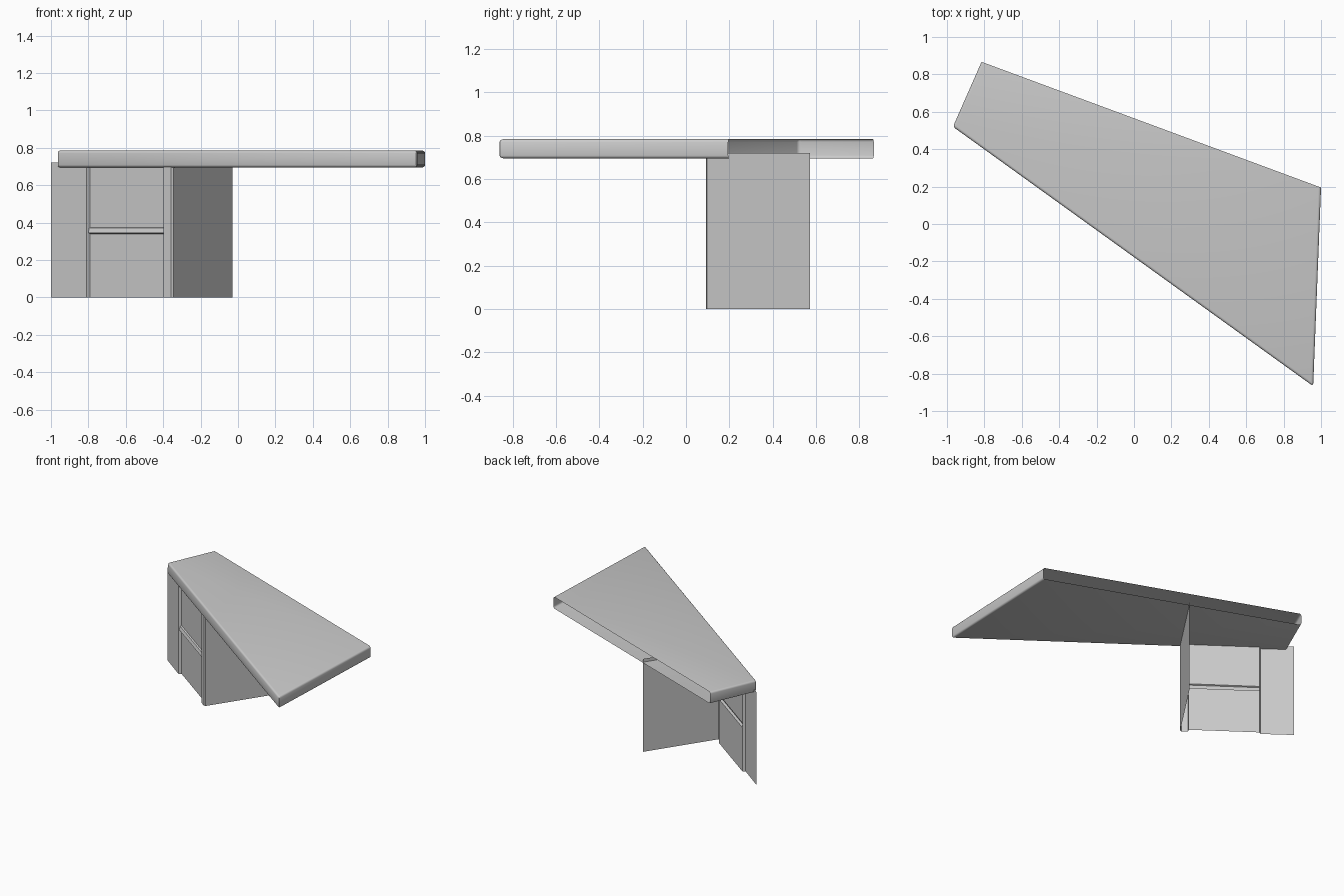
import bpy, bmesh
from mathutils import Vector

if "Cube" in bpy.data.objects:
    bpy.data.objects.remove(bpy.data.objects["Cube"])

TOP_Z = 0.72                              # upper end of the support panels
INWARD = Vector((0.58, 0.81, 0.0))        # direction from front edge to back


def finish(name, bm):
    me = bpy.data.meshes.new(name)
    bm.to_mesh(me)
    bm.free()
    ob = bpy.data.objects.new(name, me)
    bpy.context.collection.objects.link(ob)
    return ob


def sweep(name, path, offset):
    """Sheet made by repeating a point path shifted by offset vectors."""
    bm = bmesh.new()
    rows = [[bm.verts.new(Vector(p) + Vector(o)) for p in path] for o in offset]
    for low, high in zip(rows, rows[1:]):
        for i in range(len(path) - 1):
            bm.faces.new((low[i], low[i + 1], high[i + 1], high[i]))
    return finish(name, bm)


# Desk top: hollow slab with rounded edges, open along the back side
corners = [(-0.968, 0.52), (0.958, -0.867), (1.0, 0.195), (-0.815, 0.867)]
bm = bmesh.new()
lower = [bm.verts.new((x, y, 0.695)) for x, y in corners]
upper = [bm.verts.new((x, y, 0.785)) for x, y in corners]
bm.faces.new(lower[::-1])
bm.faces.new(upper)
for i in range(3):
    bm.faces.new((lower[i], lower[i + 1], upper[i + 1], upper[i]))
bm.faces.new((lower[3], lower[0], upper[0], upper[3]))
back_face = next(f for f in bm.faces if set(f.verts) == {lower[2], lower[3], upper[2], upper[3]})
back_edges = set(back_face.edges)
bmesh.ops.bevel(bm, geom=[e for e in bm.edges if e not in back_edges],
                offset=0.014, segments=3, profile=0.5, affect='EDGES')
back_dir = Vector((0.672, 1.815, 0)).normalized()
bm.normal_update()
bmesh.ops.delete(bm, geom=[f for f in bm.faces if f.normal.dot(back_dir) > 0.999],
                 context='FACES_ONLY')
desk_top = finish("desk_top", bm)
bpy.context.view_layer.objects.active = desk_top
desk_top.select_set(True)
bpy.ops.object.shade_smooth_by_angle()

# Thin support panels
rise = [(0, 0, 0), (0, 0, TOP_Z)]
door_left, door_right = (-0.79, 0.437, 0), (-0.382, 0.143, 0)
sweep("left_panel", [(-1.0, 0.565, 0), (-0.81, 0.425, 0), door_left], rise)
sweep("side_panel", [door_right, (-0.397, 0.122, 0), (-0.358, 0.093, 0),
                     (-0.345, 0.097, 0), (-0.03, 0.572, 0)], rise)

# Drawer front: recessed sheet with a small pull lip across the middle
lip = [(0, 0), (0.34, 0), (0.345, 0.018), (0.37, 0.01), (0.375, 0), (TOP_Z, 0)]
sweep("drawer_front", [door_left, door_right],
      [-INWARD * out + Vector((0, 0, z)) for z, out in lip])
